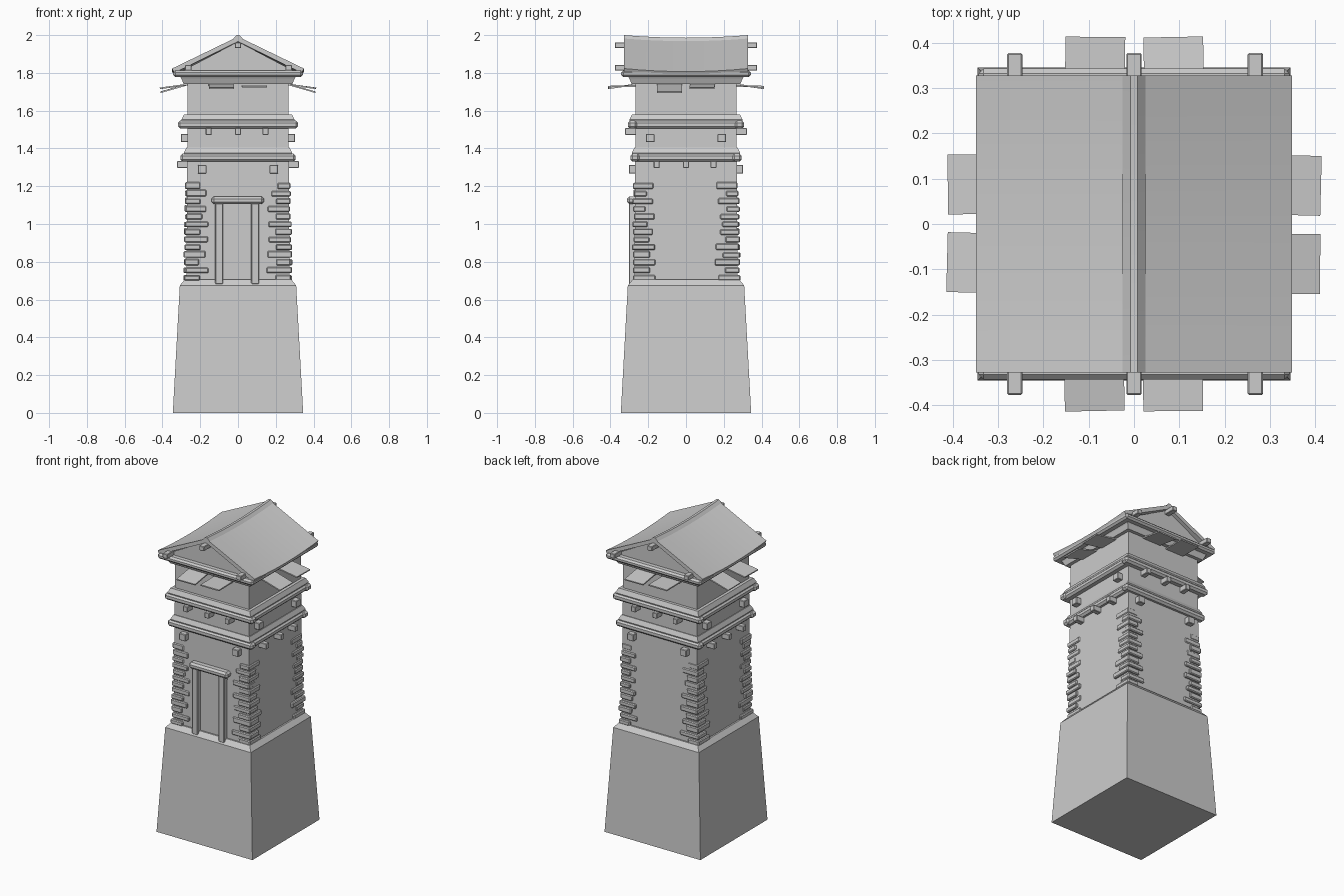
import bpy, bmesh, random
from math import radians
from mathutils import Matrix, Vector, Euler

if "Cube" in bpy.data.objects:
    bpy.data.objects.remove(bpy.data.objects["Cube"])

random.seed(4)

def finish(name, bm, turn=0, smooth=False):
    """Turn a bmesh about z in quarter turns and make it an object."""
    bm.transform(Matrix.Rotation(radians(90 * turn), 4, 'Z'))
    bmesh.ops.recalc_face_normals(bm, faces=bm.faces)
    me = bpy.data.meshes.new(name)
    bm.to_mesh(me)
    bm.free()
    ob = bpy.data.objects.new(name, me)
    bpy.context.collection.objects.link(ob)
    if smooth:
        bpy.ops.object.select_all(action='DESELECT')
        ob.select_set(True)
        bpy.context.view_layer.objects.active = ob
        bpy.ops.object.shade_smooth_by_angle(angle=radians(35))
    return ob

def box(name, lo, hi, bevel=0.0, turn=0, rot=(0, 0, 0), segments=1):
    lo, hi = Vector(lo), Vector(hi)
    bm = bmesh.new()
    bmesh.ops.create_cube(bm, size=1)
    bmesh.ops.scale(bm, vec=hi - lo, verts=bm.verts)
    if bevel:
        bmesh.ops.bevel(bm, geom=bm.edges[:], offset=bevel, segments=segments,
                        profile=0.5, affect='EDGES')
    bm.transform(Matrix.Translation((lo + hi) / 2) @ Euler(rot).to_matrix().to_4x4())
    return finish(name, bm, turn)

def stack(name, levels):
    """Square tower section from (z, half width) levels."""
    bm = bmesh.new()
    rings = [[bm.verts.new((sx * h, sy * h, z)) for sx, sy in
              ((-1, -1), (1, -1), (1, 1), (-1, 1))] for z, h in levels]
    for a, b in zip(rings, rings[1:]):
        for i in range(4):
            j = (i + 1) % 4
            bm.faces.new((a[i], a[j], b[j], b[i]))
    bm.faces.new(rings[0])
    bm.faces.new(rings[-1])
    return finish(name, bm)

def sagging(name, profile, half_y, sag, n=8):
    """Extrude an xz profile along y, dipping in the middle."""
    bm = bmesh.new()
    rings = []
    for k in range(n + 1):
        t = 2 * k / n - 1
        rings.append([bm.verts.new((x, t * half_y, z - sag * (1 - t * t)))
                      for x, z in profile])
    m = len(profile)
    for a, b in zip(rings, rings[1:]):
        for i in range(m):
            j = (i + 1) % m
            bm.faces.new((a[i], a[j], b[j], b[i]))
    bm.faces.new(rings[0])
    bm.faces.new(rings[-1])
    return finish(name, bm, smooth=True)

# Battered base and shaft
stack("base", [(0, 0.345), (0.675, 0.308), (0.705, 0.283)])
stack("shaft", [(0.70, 0.273), (1.76, 0.266)])

# Two string courses: sloped slab over rounded logs
for z, h in ((1.33, 0.295), (1.505, 0.308)):
    stack("course_slab", [(z + 0.03, h - 0.012), (z + 0.047, h - 0.008),
                          (z + 0.075, h - 0.022)])
    for turn in range(4):
        long = h + (0.01 if turn % 2 == 0 else -0.005)
        box("course_log", (-long, -h, z), (long, -h + 0.05, z + 0.042), 0.012, turn)

# Protruding beam ends: low pair and high trio front/back, swapped on the sides
for turn in range(4):
    pair_z, trio_z = (1.29, 1.49) if turn % 2 == 0 else (1.455, 1.315)
    for x in (-0.19, 0.19):
        box("beam_end", (x - 0.023, -0.303, pair_z - 0.022),
            (x + 0.023, -0.24, pair_z + 0.022), 0.003, turn)
    for x in (-0.155, 0.0, 0.145):
        box("joist_end", (x - 0.016, -0.323, trio_z - 0.018),
            (x + 0.016, -0.24, trio_z + 0.018), 0.003, turn)

# Corner stones, alternating long and short on each face
for turn in range(4):
    z = 0.70
    for i in range(13):
        height = random.uniform(0.028, 0.036)
        shrink = 0.0006 * i
        a = random.uniform(0.115, 0.14) - 0.002 * i
        b = random.uniform(0.075, 0.095) - 0.001 * i
        w, d = (a, b) if (i + turn) % 2 else (b, a)
        out = 0.283 + random.uniform(-0.004, 0.007) - shrink
        out2 = 0.283 + random.uniform(-0.004, 0.007) - shrink
        box("corner_stone", (out - w, -out2, z), (out, -out2 + d, z + height), 0.005, turn)
        z += 0.0405

# Door frame
for x in (-0.1, 0.091):
    box("door_post", (x - 0.021, -0.302, 0.68), (x + 0.021, -0.25, 1.11), 0.004)
box("door_lintel", (-0.14, -0.312, 1.105), (0.137, -0.25, 1.145), 0.012)

# Propped shutters in pairs under the eaves
for turn in range(4):
    for x, drop in ((-0.088, 16 if turn % 2 else 8), (0.086, 8 if turn % 2 else 1)):
        box("shutter", (x - 0.066, -0.413, 1.715 if drop > 10 else 1.725),
            (x + 0.066, -0.258, 1.723 if drop > 10 else 1.733),
            turn=turn, rot=(radians(drop), 0, radians(random.uniform(-2, 2))))

# Eaves plate and logs
stack("eaves_plate", [(1.742, 0.288), (1.77, 0.30), (1.79, 0.312)])
for turn in range(4):
    box("eaves_log", (-0.343, -0.343, 1.777), (0.343, -0.285, 1.812), 0.011, turn)

# Gable infill and the sagging roof
sagging("gable_wall", [(-0.315, 1.80), (0.315, 1.80), (0, 1.965)], 0.305, 0.0)
for s in (-1, 1):
    sagging("roof_slope", [(0, 1.992), (s * 0.349, 1.823), (s * 0.337, 1.80), (0, 1.966)],
            0.328, 0.016)
sagging("ridge_cap", [(-0.025, 1.982), (-0.008, 2.0), (0.008, 2.0), (0.025, 1.982)],
        0.328, 0.014)

# Purlin ends poking out of both gables
for s in (-1, 1):
    for x, z in ((-0.263, 1.827), (0, 1.947), (0.268, 1.827)):
        box("purlin_end", (x - 0.017, s * 0.335 - 0.042, z - 0.015),
            (x + 0.017, s * 0.335 + 0.042, z + 0.015), 0.003)
